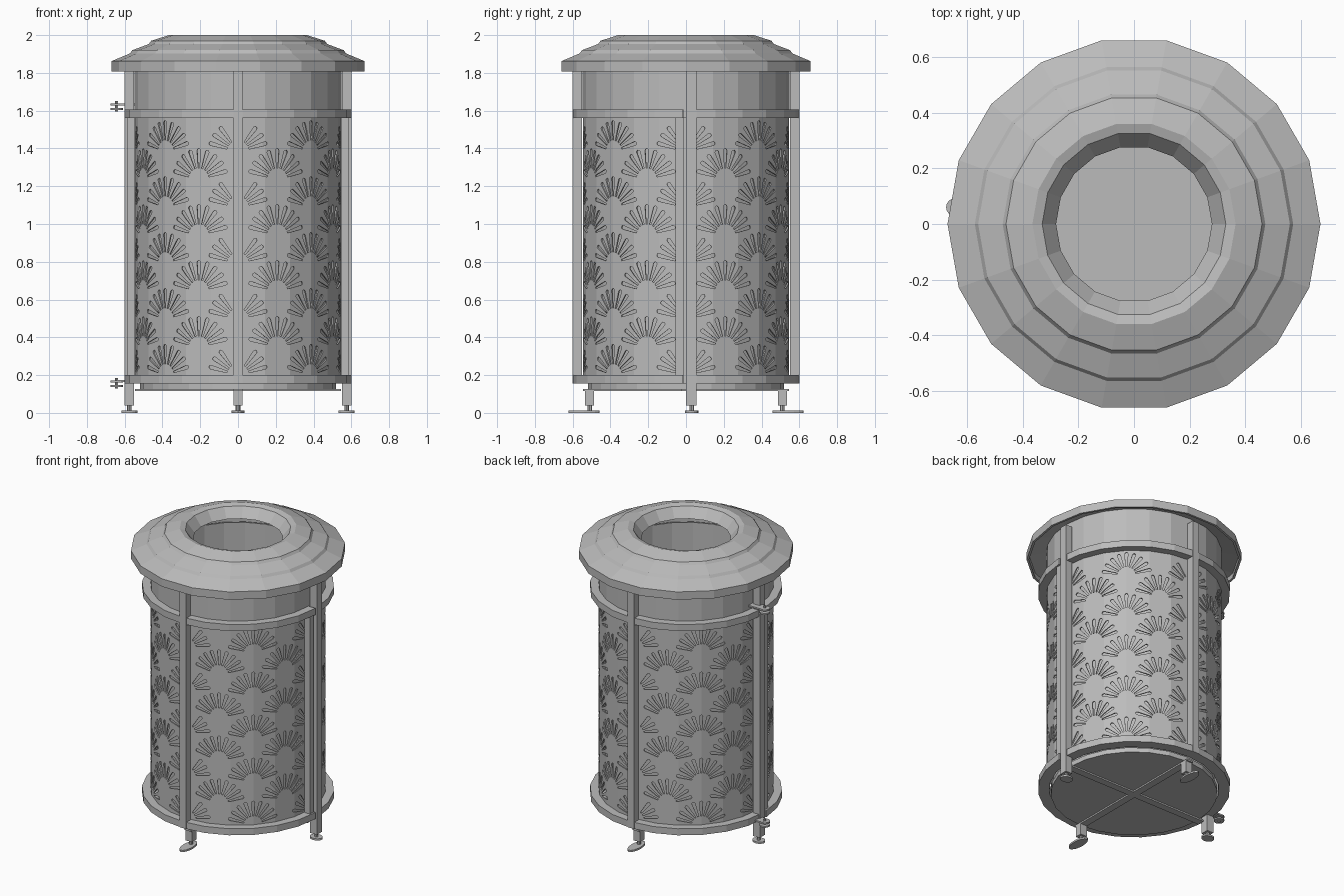
import bpy, bmesh, math
from mathutils import Matrix, Vector

if "Cube" in bpy.data.objects:
    bpy.data.objects.remove(bpy.data.objects["Cube"], do_unlink=True)

metal = bpy.data.materials.new("grey_metal")
metal.use_nodes = True
GREY = (0.5, 0.5, 0.5, 1)
metal.diffuse_color = GREY
metal.node_tree.nodes["Principled BSDF"].inputs["Base Color"].default_value = GREY

SIDES = 24
STEP = math.tau / SIDES


def add_object(name, mesh):
    mesh.materials.clear()
    mesh.materials.append(metal)
    obj = bpy.data.objects.new(name, mesh)
    bpy.context.collection.objects.link(obj)
    return obj


def finish(name, bm):
    bmesh.ops.recalc_face_normals(bm, faces=bm.faces)
    mesh = bpy.data.meshes.new(name)
    bm.to_mesh(mesh)
    bm.free()
    return add_object(name, mesh)


def box(name, x, y, z):
    """Box from three (low, high) spans."""
    bm = bmesh.new()
    bmesh.ops.create_cube(bm, size=1)
    for v in bm.verts:
        v.co = [s[0] + (c + 0.5) * (s[1] - s[0]) for s, c in zip((x, y, z), v.co)]
    return finish(name, bm)


def disc(name, centre, rx, ry, z0, z1, sides=16):
    bm = bmesh.new()
    bmesh.ops.create_cone(bm, cap_ends=True, segments=sides, radius1=1, radius2=1, depth=1)
    bm.transform(Matrix.Translation((*centre, (z0 + z1) / 2)) @ Matrix.Diagonal((rx, ry, z1 - z0, 1)))
    return finish(name, bm)


def lathe(name, profile, sides=SIDES, start=0, sweep=math.tau):
    """Sweep a closed (radius, height) profile about the z axis."""
    bm = bmesh.new()
    full = sweep == math.tau
    rings = []
    for i in range(sides if full else sides + 1):
        a = start + sweep * i / sides
        rings.append([bm.verts.new((r * math.cos(a), r * math.sin(a), z)) for r, z in profile])
    n = len(profile)
    for i in range(sides):
        p, q = rings[i], rings[(i + 1) % len(rings)]
        for j in range(n):
            bm.faces.new((p[j], q[j], q[(j + 1) % n], p[(j + 1) % n]))
    if not full:
        bm.faces.new(rings[0])
        bm.faces.new(rings[-1])
    return finish(name, bm)


def band(r0, r1, z0, z1):
    return [(r0, z0), (r1, z0), (r1, z1), (r0, z1)]


# Stepped lid with a funnel opening
lathe("lid", [
    (0.33, 1.99), (0.365, 2.0), (0.46, 1.97), (0.472, 1.953), (0.56, 1.92), (0.572, 1.903),
    (0.67, 1.862), (0.67, 1.808), (0.655, 1.808), (0.655, 1.84), (0.55, 1.86), (0.45, 1.9),
    (0.28, 1.925)], sides=18)

# Collar, inner bin and base
lathe("collar", band(0.535, 0.548, 1.56, 1.86))
lathe("bin_liner", band(0.495, 0.505, 0.15, 1.8))
disc("base_plate", (0, 0), 0.52, 0.52, 0.125, 0.157, SIDES)
box("base_cross_x", (-0.545, 0.545), (-0.025, 0.025), (0.115, 0.126))
box("base_cross_y", (-0.025, 0.025), (-0.545, 0.545), (0.115, 0.126))

# Hoops, split into a fixed back half and a front door half
for label, z0, z1, inner in (("lower", 0.155, 0.2, 0.53), ("upper", 1.56, 1.605, 0.545)):
    lathe(label + "_hoop_back", band(inner, 0.6, z0, z1), 12, 0, math.pi)
    lathe(label + "_hoop_front", band(inner, 0.6, z0, z1), 12, math.pi + 0.025, math.pi - 0.05)

# Upright posts, door stiles, legs and feet
for side, s in (("left", 1), ("right", -1)):
    span = sorted((s * 0.55, s * 0.6))
    box(side + "_post", span, (0, 0.055), (0.04, 1.815))
    box(side + "_door_stile", sorted((s * 0.545, s * 0.585)), (-0.055, -0.014), (0.2, 1.56))
    disc(side + "_foot_stem", (s * 0.575, 0.03), 0.012, 0.012, 0.01, 0.045, 8)
    disc(side + "_foot", (s * 0.575, 0.03), 0.043, 0.035, 0, 0.012)
for side, s in (("back", 1), ("front", -1)):
    box(side + "_post", (-0.025, 0.025), sorted((s * 0.55, s * 0.6)), (0.155, 1.815))
    box(side + "_leg", (-0.025, 0.025), sorted((s * 0.487, s * 0.535)), (0.04, 0.12))
    disc(side + "_foot_stem", (0, s * 0.51), 0.012, 0.012, 0.01, 0.045, 8)
    disc(side + "_foot", (0, s * 0.54), 0.035, 0.083, 0, 0.012)

# Door hinges
for label, z in (("lower", 0.155), ("upper", 1.62)):
    disc(label + "_hinge_pin", (-0.642, 0.06), 0.008, 0.008, z - 0.025, z + 0.03, 8)
    for part, dz in (("bottom", -0.012), ("top", 0.012)):
        disc(f"{label}_hinge_{part}_plate", (-0.642, 0.06), 0.033, 0.033, z + dz - 0.005, z + dz + 0.005)
    box(label + "_hinge_arm", (-0.64, -0.54), (0.03, 0.09), (z + 0.008, z + 0.018))

# Perforated panel: flat sheet with fan slots, then wrapped round the bin
RADIUS = 0.548
QUARTER = RADIUS * math.pi / 2
LOW, HIGH, MARGIN = 0.19, 1.57, 0.02

sheet = bpy.data.curves.new("sheet", "CURVE")
sheet.dimensions = "2D"
sheet.fill_mode = "BOTH"
sheet.extrude = 0.004


def outline(points):
    spline = sheet.splines.new("POLY")
    spline.points.add(len(points) - 1)
    for p, (x, y) in zip(spline.points, points):
        p.co = (x, y, 0, 1)
    spline.use_cyclic_u = True


def slot(cx, cz, angle):
    """Tapered petal with a rounded outer end."""
    pts = [(-0.004, 0.06), (0.004, 0.06)]
    pts += [(0.01 * math.cos(t * math.pi / 4), 0.153 + 0.01 * math.sin(t * math.pi / 4)) for t in range(5)]
    c, s = math.cos(angle), math.sin(angle)
    return [(cx + x * c + y * s, cz - x * s + y * c) for x, y in pts]


outline([(MARGIN, LOW), (QUARTER - MARGIN, LOW), (QUARTER - MARGIN, HIGH), (MARGIN, HIGH)])
for row in range(9):
    for i in range(3):
        cx = QUARTER / 2 * (i + 0.5 * (row % 2))
        for k in range(-4, 5):
            pts = slot(cx, 0.2 + 0.148 * row, math.radians(18.5 * k))
            if all(MARGIN + 0.004 < x < QUARTER - MARGIN - 0.004 for x, _ in pts):
                outline(pts)

flat = bpy.data.objects.new("sheet", sheet)
bpy.context.collection.objects.link(flat)
bpy.context.view_layer.update()
panel = bpy.data.meshes.new_from_object(flat.evaluated_get(bpy.context.evaluated_depsgraph_get()))
bpy.data.objects.remove(flat)

bm = bmesh.new()
bm.from_mesh(panel)
for i in range(1, SIDES // 4):
    geom = bm.verts[:] + bm.edges[:] + bm.faces[:]
    bmesh.ops.bisect_plane(bm, geom=geom, plane_co=(i * STEP * RADIUS, 0, 0), plane_no=(1, 0, 0))
for v in bm.verts:
    s, z, depth = v.co
    a = s / RADIUS
    r = (RADIUS - 0.004 + depth) * math.cos(STEP / 2) / math.cos(a % STEP - STEP / 2)
    v.co = Vector((r * math.cos(a), r * math.sin(a), z))
bmesh.ops.remove_doubles(bm, verts=bm.verts, dist=0.00005)
bmesh.ops.recalc_face_normals(bm, faces=bm.faces)
bm.to_mesh(panel)
bm.free()
for quarter, name in enumerate(("back_left", "back_right", "front_right", "front_left")):
    add_object(name + "_panel", panel).rotation_euler.z = quarter * math.pi / 2
